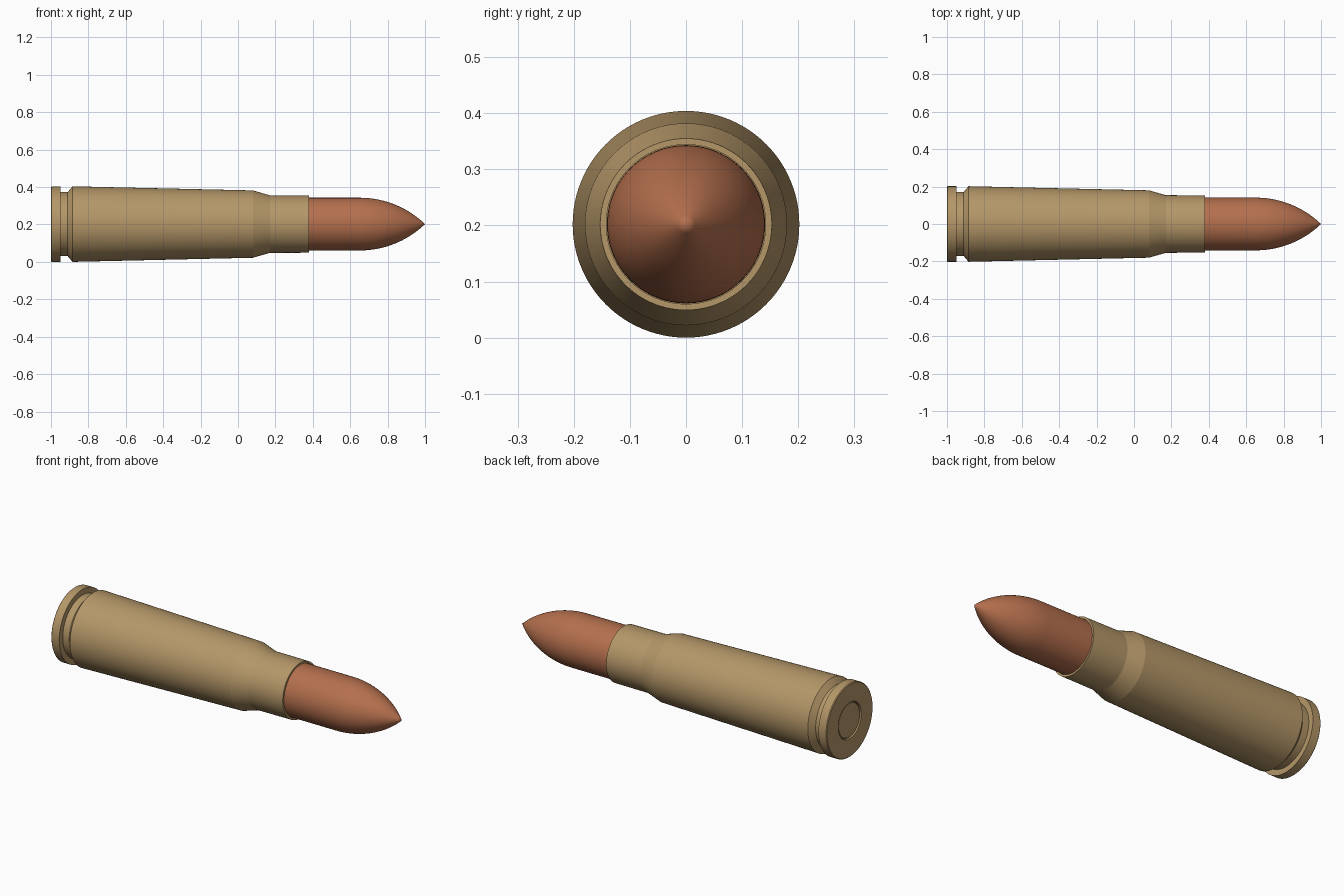
import bpy, bmesh, math
from mathutils import Matrix, Vector

if "Cube" in bpy.data.objects:
    bpy.data.objects.remove(bpy.data.objects["Cube"])

AXIS_Z = 0.202
SEGMENTS = 96


def material(name, color):
    m = bpy.data.materials.new(name)
    m.diffuse_color = color
    m.use_nodes = True
    m.node_tree.nodes["Principled BSDF"].inputs["Base Color"].default_value = m.diffuse_color
    return m


def lathe(name, profile, mat):
    """Spin (x, radius) points around the long axis."""
    bm = bmesh.new()
    verts = [bm.verts.new((x, 0, r)) for x, r in profile]
    edges = [bm.edges.new(pair) for pair in zip(verts, verts[1:])]
    bmesh.ops.spin(bm, geom=verts + edges, cent=(0, 0, 0), axis=(1, 0, 0),
                   angle=math.tau, steps=SEGMENTS, use_duplicate=False)
    bmesh.ops.remove_doubles(bm, verts=bm.verts, dist=1e-5)
    bmesh.ops.recalc_face_normals(bm, faces=bm.faces)
    mesh = bpy.data.meshes.new(name)
    bm.to_mesh(mesh)
    bm.free()
    obj = bpy.data.objects.new(name, mesh)
    bpy.context.collection.objects.link(obj)
    obj.location.z = AXIS_Z
    mesh.materials.append(mat)
    bpy.ops.object.select_all(action='DESELECT')
    obj.select_set(True)
    bpy.context.view_layer.objects.active = obj
    bpy.ops.object.shade_smooth_by_angle(angle=math.radians(12))
    return obj


brass = material("brass", (0.46, 0.31, 0.14, 1))
copper = material("copper", (0.46, 0.16, 0.075, 1))

# Case: primer pocket, rim, extractor groove, tapered body, shoulder, neck, mouth
lathe("case", [
    (-0.985, 0), (-0.985, 0.1), (-1, 0.1), (-1, 0.198), (-0.996, 0.202),
    (-0.95, 0.202), (-0.95, 0.171), (-0.911, 0.171), (-0.885, 0.202),
    (0.08, 0.18), (0.17, 0.154), (0.38, 0.153), (0.38, 0.142), (0.34, 0.142),
    (0.34, 0)], brass)

# Primer seated in the base
lathe("primer", [(-0.984, 0.096), (-0.993, 0.096), (-0.996, 0.092), (-0.996, 0)], brass)

# Bullet: straight shank, then a rounded ogive to the tip
R0, START, TIP = 0.141, 0.65, 1.0
length = TIP - START
arc = (R0 ** 2 + length ** 2) / (2 * R0)
ogive = []
for i in range(21):
    d = length * i / 20
    ogive.append((START + d, max(0, math.sqrt(arc ** 2 - d ** 2) - arc + R0)))
lathe("bullet", [(0.341, 0), (0.341, R0)] + ogive, copper)
